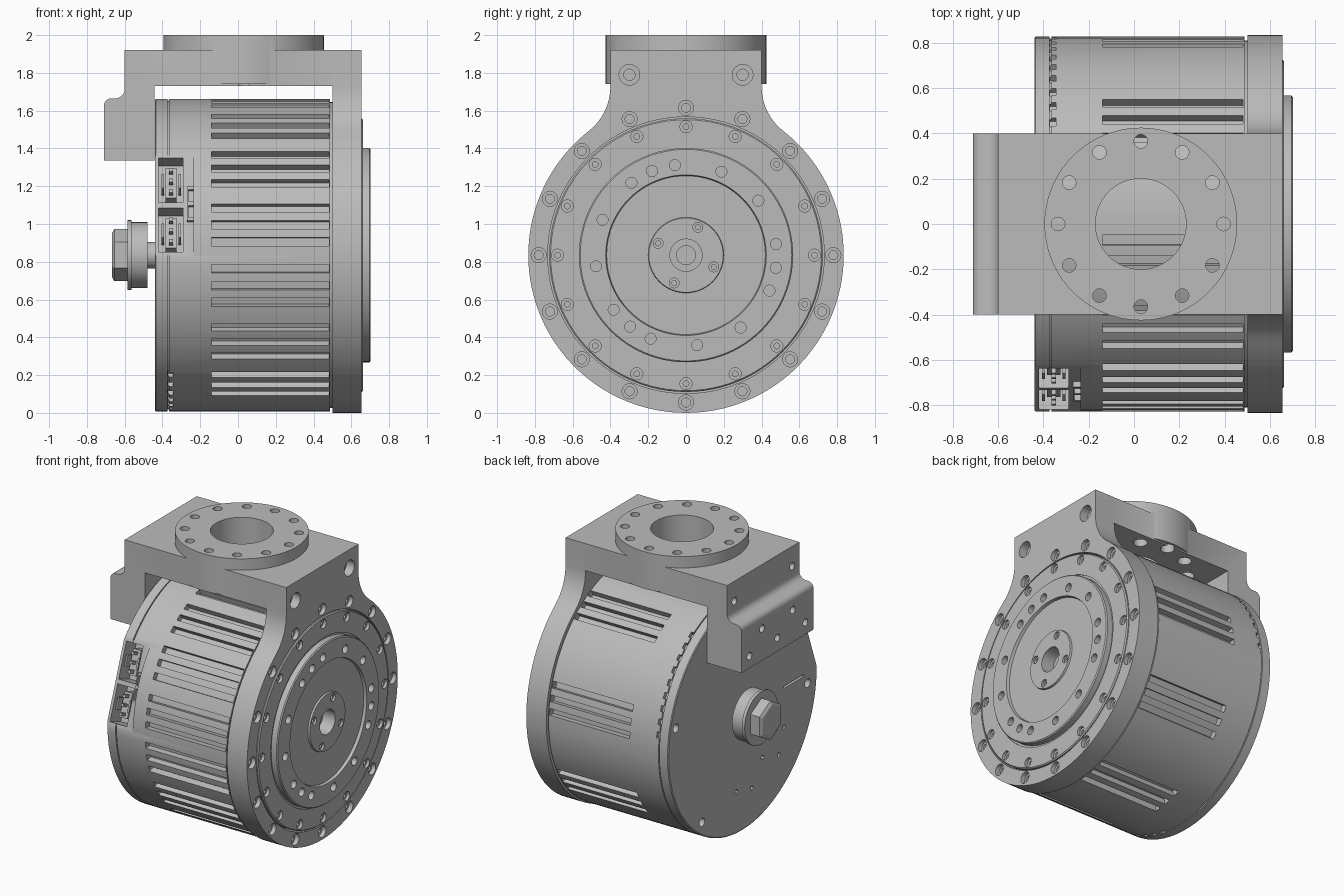
import bpy, bmesh
from math import sin, cos, pi, radians, asin
from mathutils import Matrix, Vector

if "Cube" in bpy.data.objects:
    bpy.data.objects.remove(bpy.data.objects["Cube"])

ZC = 0.835                                   # height of the motor axis
AXIS = Matrix.Translation((0, 0, ZC))        # lathe axis along x
UP = Matrix.Translation((0.03, 0, 0)) @ Matrix.Rotation(-pi / 2, 4, 'Y')

metal = bpy.data.materials.new("machined_grey")
metal.use_nodes = True
metal.diffuse_color = (0.5, 0.5, 0.5, 1)
metal.node_tree.nodes["Principled BSDF"].inputs["Base Color"].default_value = (0.5, 0.5, 0.5, 1)


def lathe(bm, prof, m=AXIS, n=96, turn=0.0):
    """Spin (height, radius) points about the local x axis."""
    rings = [[bm.verts.new(m @ Vector((h, r * cos(2 * pi * i / n + turn), r * sin(2 * pi * i / n + turn))))
              for i in range(n)] for h, r in prof]
    for a, b in zip(rings, rings[1:]):
        for i in range(n):
            j = (i + 1) % n
            bm.faces.new((a[i], a[j], b[j], b[i]))
    bm.faces.new(rings[0])
    bm.faces.new(rings[-1])


def prism(bm, pts, vec):
    a = [bm.verts.new(p) for p in pts]
    b = [bm.verts.new(Vector(p) + Vector(vec)) for p in pts]
    bm.faces.new(a)
    bm.faces.new(b)
    for i in range(len(a)):
        j = (i + 1) % len(a)
        bm.faces.new((a[i], a[j], b[j], b[i]))


def radial_box(bm, x0, x1, r0, r1, width, angle, offset=0.0):
    """Box standing outward from the motor axis at an angle in degrees."""
    m = AXIS @ Matrix.Rotation(radians(angle), 4, 'X')
    pts = [m @ Vector((x0, r, offset + t)) for r, t in
           ((r0, -width / 2), (r1, -width / 2), (r1, width / 2), (r0, width / 2))]
    prism(bm, pts, (x1 - x0, 0, 0))


def hole(bm, x, y, z, steps, n=20):
    """Stepped bore along x; steps are (depth offset, radius)."""
    lathe(bm, steps, Matrix.Translation((x, y, z)), n)


def ring_holes(bm, x, radius, angles, steps):
    for a in angles:
        hole(bm, x, radius * cos(radians(a)), ZC + radius * sin(radians(a)), steps)


def finish(bm, name):
    bmesh.ops.recalc_face_normals(bm, faces=bm.faces)
    me = bpy.data.meshes.new(name)
    bm.to_mesh(me)
    bm.free()
    me.materials.append(metal)
    ob = bpy.data.objects.new(name, me)
    bpy.context.collection.objects.link(ob)
    return ob


def activate(ob):
    bpy.ops.object.select_all(action='DESELECT')
    ob.select_set(True)
    bpy.context.view_layer.objects.active = ob


def boolean(ob, bm, op='DIFFERENCE'):
    tool = finish(bm, "cutter")
    mod = ob.modifiers.new("cut", 'BOOLEAN')
    mod.operation, mod.solver, mod.object = op, 'EXACT', tool
    activate(ob)
    bpy.ops.object.modifier_apply(modifier="cut")
    bpy.data.objects.remove(tool)


def smooth(ob):
    activate(ob)
    bpy.ops.object.shade_smooth_by_angle(angle=radians(30))


# Motor housing with seam groove
bm = bmesh.new()
lathe(bm, [(-.44, .82), (-.435, .827), (-.372, .827), (-.372, .818), (-.365, .818), (-.365, .827),
           (.488, .827), (.488, .81), (.51, .81)])
housing = finish(bm, "motor_housing")

# Flat seat for the connectors
bm = bmesh.new()
radial_box(bm, -.46, -.235, .775, 1, .7, 160)
boolean(housing, bm)

# Cooling slots, small rim vents, connector sockets and cover holes
bm = bmesh.new()
groups = [101.25 + 22.5 * i for i in range(7)] + [11.25, 56.25, -33.75, -78.75]
for g in groups:
    for k in (-6.3, 0, 6.3):
        radial_box(bm, -.14, .482, .785, .9, .045, g + k)
for a in list(range(9, 63, 6)) + list(range(230, 263, 6)):
    radial_box(bm, -.371, -.345, .80, .9, .04, a)
for side in (-.14, .14):
    radial_box(bm, -.42, -.29, .65, .9, .25, 160, side)
radial_box(bm, -.5, -.42, .45, .68, .016, 180)
for y, z in ((.74, .17), (.45, -.6), (-.72, -.07)):
    hole(bm, -.44, y, ZC + z, [(-.02, .03), (.04, .03)])
for y, z in ((-.46, -.28), (-.22, -.4), (-.4, -.45), (.07, -.53), (-.1, -.57)):
    hole(bm, -.44, y, ZC + z, [(-.02, .016), (.04, .016)], 12)
boolean(housing, bm)
smooth(housing)

# Socket inserts with contact pins, and the small signal plug
bm = bmesh.new()
for side in (-.14, .14):
    radial_box(bm, -.385, -.325, .64, .73, .17, 160, side)
    for k in (-.06, 0, .06):
        radial_box(bm, -.365, -.345, .72, .775, .02, 160, side + k)
    for x in (-.405, -.315):
        radial_box(bm, x, x + .012, .64, .765, .08, 160, side)
finish(bm, "power_sockets")
bm = bmesh.new()
radial_box(bm, -.27, -.222, .70, .80, .19, 160)
plug = finish(bm, "signal_plug")
bm = bmesh.new()
for k in (-.045, .045):
    radial_box(bm, -.262, -.23, .77, .9, .07, 160, k)
boolean(plug, bm)

# Mounting flange: disc blended into a square neck
R, F, N = .835, .3, .4
turn = asin((N + F) / (R + F))
hz = (R + F) * cos(turn)
half = [(N, 1.92 - ZC)]
half += [(N + F - F * cos(t), hz - F * sin(t)) for t in [(pi / 2 - turn) * i / 8 for i in range(9)]]
half += [(R * sin(t), R * cos(t)) for t in [turn + (pi - turn) * i / 40 for i in range(1, 41)]]
outline = half + [(-y, z) for y, z in reversed(half[:-1])]
bm = bmesh.new()
prism(bm, [(.5, y, z + ZC) for y, z in outline], (.155, 0, 0))
flange = finish(bm, "mounting_flange")
bm = bmesh.new()
lathe(bm, [(.56, .732), (.7, .732)])
bore = [(-.09, .024), (-.03, .024), (-.03, .04), (.02, .04)]
sixteen = [22.5 * i for i in range(16)]
ring_holes(bm, .655, .78, sixteen, bore)
for y in (-.3, .3):
    hole(bm, .655, y, 1.79, [(-.12, .03), (-.06, .03), (-.06, .055), (.02, .055)])
boolean(flange, bm)
smooth(flange)

# Output face: outer ring, raised ring, recessed plate and hub
bm = bmesh.new()
lathe(bm, [(.55, .724), (.655, .724), (.662, .717), (.662, .58), (.655, .58), (.655, .567),
           (.695, .567), (.702, .56), (.702, .425), (.682, .42), (.682, .2), (.695, .197),
           (.695, .085), (.6, .085), (.6, .05), (.56, .05)])
face = finish(bm, "output_face")
bm = bmesh.new()
ring_holes(bm, .662, .68, sixteen, [(-.06, .015), (-.02, .015), (-.02, .032), (.02, .032)])
ring_holes(bm, .702, .48, [7 + 30 * i for i in range(12)] + [112, 232, 352], [(-.06, .029), (.02, .029)])
ring_holes(bm, .695, .16, [67, 157, 247, 337], [(-.04, .013), (-.015, .013), (-.015, .026), (.02, .026)])
boolean(face, bm)
smooth(face)

# Saddle: bridge over the housing with the rounded rear foot
rear = [(-.6, 1.72)] + [(-.65 + .05 * cos(t), 1.715 - .05 * sin(t)) for t in [pi / 2 * i / 6 for i in range(1, 7)]]
rear += [(-.67 - .04 * sin(t), 1.625 + .04 * cos(t)) for t in [pi / 2 * i / 6 for i in range(7)]]
profile = [(.51, 1.73), (.51, 1.92), (-.6, 1.92)] + rear + [(-.71, 1.335), (-.443, 1.335), (-.443, 1.73)]
bm = bmesh.new()
prism(bm, [(x, -.4, z) for x, z in profile], (0, .8, 0))
saddle = finish(bm, "saddle_bracket")
bm = bmesh.new()
lathe(bm, [(1.74, .425), (2.0, .425)], UP)
boolean(saddle, bm, 'UNION')
bm = bmesh.new()
lathe(bm, [(1.6, .2), (2.1, .2)], UP, 64)
for i in range(12):
    a = 2 * pi * i / 12
    spot = Matrix.Translation((.365 * cos(a), .365 * sin(a), 0)) @ UP
    lathe(bm, [(1.7, .045), (1.8, .045), (1.8, .03), (2.1, .03)], spot, 20)
for y, z in ((-.17, 1.56), (.17, 1.56), (0, 1.43), (-.31, 1.42), (.31, 1.42)):
    hole(bm, -.71, y, z, [(-.02, .026), (.08, .026)])
for y in (-.32, .32):
    hole(bm, -.6, y, 1.78, [(-.02, .026), (.08, .026)])
boolean(saddle, bm)
smooth(saddle)

# Rear shaft, collar and hex nut
bm = bmesh.new()
lathe(bm, [(-.5, .07), (-.43, .07)], n=32)
smooth(finish(bm, "rear_shaft"))
bm = bmesh.new()
lathe(bm, [(-.585, .185), (-.563, .185), (-.563, .175), (-.48, .175)], n=64)
smooth(finish(bm, "shaft_collar"))
bm = bmesh.new()
lathe(bm, [(-.668, .115), (-.655, .138), (-.58, .138)], n=6, turn=pi / 6)
finish(bm, "hex_nut")
